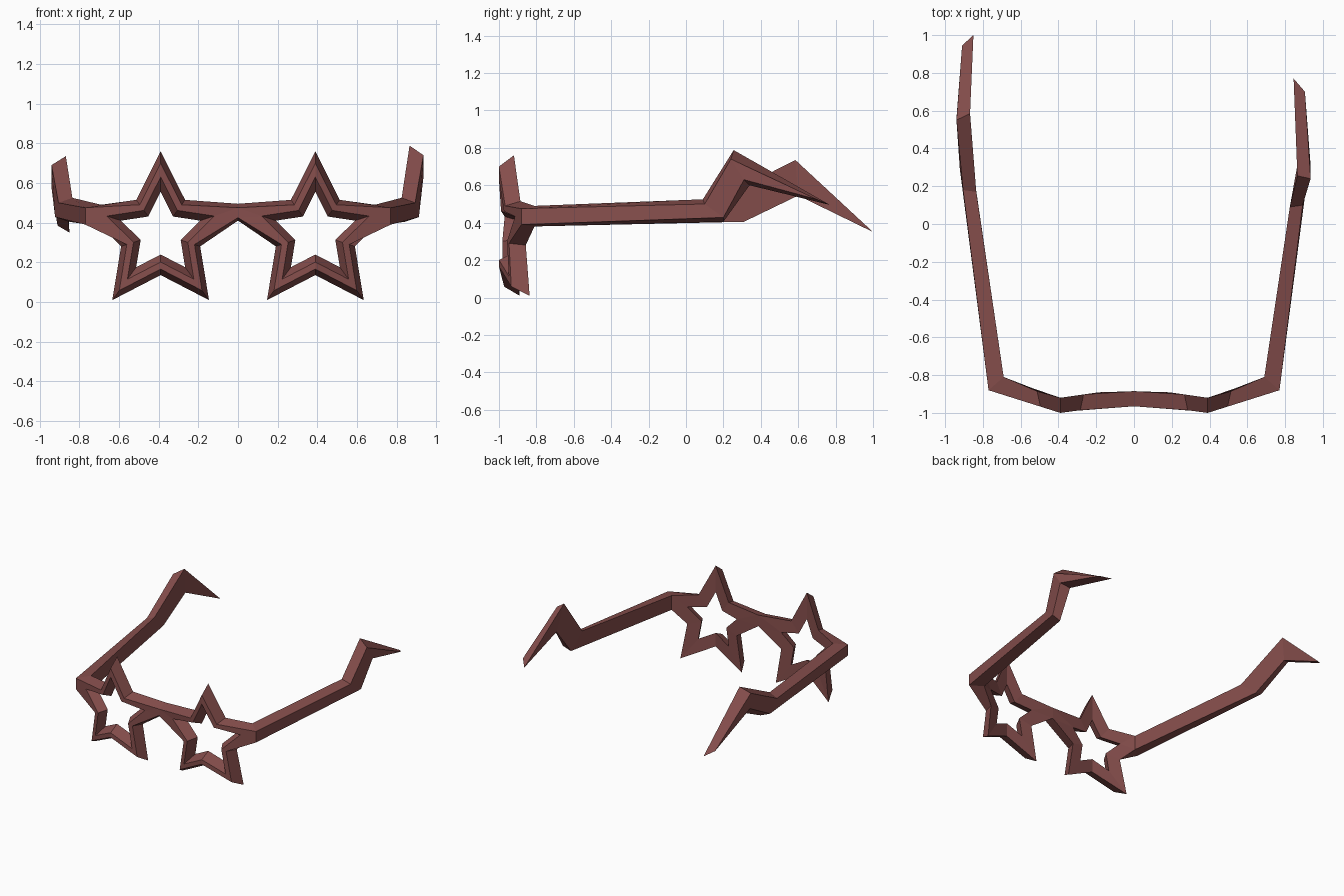
import bpy, bmesh, math

if "Cube" in bpy.data.objects:
    bpy.data.objects.remove(bpy.data.objects["Cube"])

mat = bpy.data.materials.new("dusty red plastic")
mat.diffuse_color = (0.24, 0.077, 0.073, 1)
mat.use_nodes = True
mat.node_tree.nodes["Principled BSDF"].inputs["Base Color"].default_value = mat.diffuse_color

CX, CZ = 0.39, 0.345          # centre of one star lens


def finish(bm, name):
    bmesh.ops.remove_doubles(bm, verts=bm.verts, dist=0.0005)
    bmesh.ops.recalc_face_normals(bm, faces=bm.faces)
    me = bpy.data.meshes.new(name)
    bm.to_mesh(me)
    bm.free()
    me.materials.append(mat)
    ob = bpy.data.objects.new(name, me)
    bpy.context.collection.objects.link(ob)
    return ob


def bend(x, front):
    """Depth of the wrapped front or back surface at x."""
    pts = ([(0, -.965), (.18, -.972), (.39, -1.0), (.77, -.88)] if front else
           [(0, -.885), (.18, -.89), (.39, -.92), (.55, -.875), (.69, -.81)])
    for (x0, y0), (x1, y1) in zip(pts, pts[1:]):
        if x <= x1:
            return y0 + (y1 - y0) * (x - x0) / (x1 - x0)
    return pts[-1][1]


def star(radius, front, bridge=None, hinge=None):
    """Star loop, clockwise from the top; side tips doubled so they can widen."""
    loop = []
    for i in range(10):
        r = radius if i % 2 == 0 else radius * 0.505
        a = math.radians(36 * i)
        p = (CX + r * math.sin(a), CZ + r * math.cos(a))
        if i == 2:
            loop += hinge or [p, p]
        elif i == 8:
            loop += bridge or [p, p]
        else:
            loop.append(p)
    return [(x, bend(x, front), z) for x, z in loop]


# Star frames: tapered ring section, side tips run into bridge and hinges
bm = bmesh.new()
loops = [
    star(.415, False, [(0, .41), (0, .495)], [(.69, .49), (.69, .38)]),
    star(.355, True, [(0, .425), (0, .475)], [(.77, .475), (.77, .39)]),
    star(.285, True),
    star(.21, False),
]
rings = [[bm.verts.new(p) for p in lp] for lp in loops]
for k in range(4):
    a, b = rings[k], rings[(k + 1) % 4]
    for i in range(12):
        j = (i + 1) % 12
        if k == 0 and i in (2, 9):      # open where the temple and bridge join
            continue
        bm.faces.new((a[i], a[j], b[j], b[i]))
frame = finish(bm, "star_frames")
mod = frame.modifiers.new("mirror", 'MIRROR')
mod.use_axis[0] = True
mod.merge_threshold = 0.001


def temple(name, side, sections):
    """Loft through sections: outer top, inner top, inner bottom, outer bottom."""
    bm = bmesh.new()
    rows = [[bm.verts.new((side * x, y, z)) for x, y, z in s] for s in sections]
    for a, b in zip(rows, rows[1:]):
        for i in range(4):
            j = (i + 1) % 4
            bm.faces.new((a[i], a[j], b[j], b[i]))
    return finish(bm, name)


hinge = [(.77, -.88, .475), (.69, -.81, .49), (.69, -.81, .38), (.77, -.88, .39)]

# Right temple: shorter, with a taller hook
temple("right_temple", 1, [
    hinge,
    [(.893, .10, .50), (.825, .09, .525), (.845, .20, .405), (.912, .20, .428)],
    [(.935, .24, .74), (.865, .255, .788), (.87, .34, .60), (.935, .31, .63)],
    [(.905, .70, .525), (.845, .77, .495), (.845, .77, .495), (.905, .70, .525)],
])

# Left temple: longer, with a lower hook and a drooping tip
temple("left_temple", -1, [
    hinge,
    [(.905, .18, .50), (.835, .17, .525), (.855, .31, .405), (.922, .29, .428)],
    [(.94, .55, .69), (.868, .585, .735), (.87, .60, .545), (.94, .56, .575)],
    [(.91, .945, .385), (.85, 1.0, .35), (.85, 1.0, .35), (.91, .945, .385)],
])
